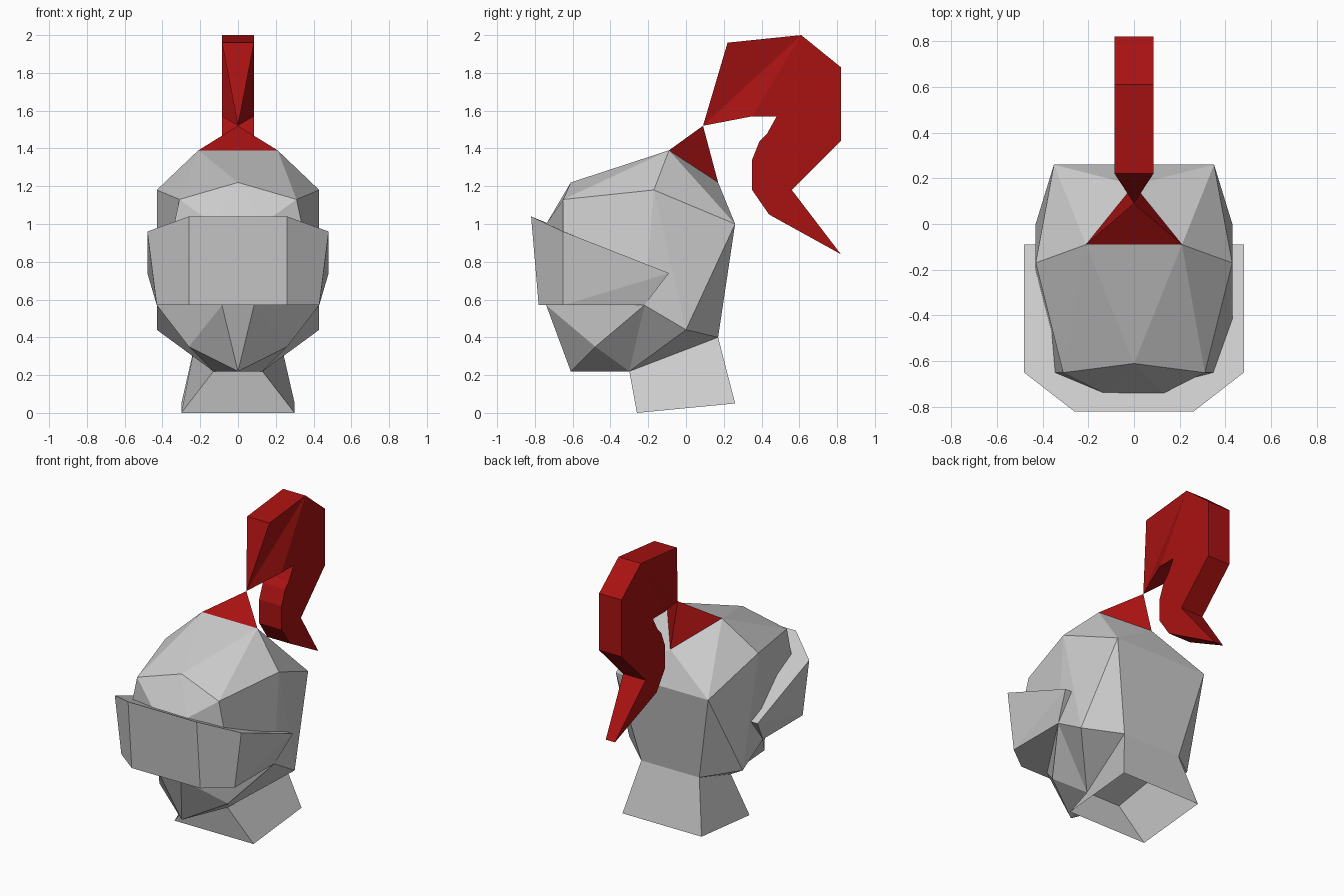
import bpy, bmesh

if "Cube" in bpy.data.objects:
    bpy.data.objects.remove(bpy.data.objects["Cube"])

red = bpy.data.materials.new("plume_red")
red.diffuse_color = (0.4, 0.006, 0.006, 1)
red.use_nodes = True
red.node_tree.nodes["Principled BSDF"].inputs["Base Color"].default_value = red.diffuse_color


def part(name, points, faces, material=None):
    """Symmetric flat-faced part. Capitals are right-hand (+x) points,
    lower case their mirror images; every face is also mirrored."""
    bm = bmesh.new()
    v = {}
    for key, (x, y, z) in points.items():
        v[key] = bm.verts.new((x, y, z))
        v[key.lower()] = bm.verts.new((-x, y, z)) if x else v[key]
    for face in faces.split():
        for f in (face, face.swapcase()[::-1]):
            corners = [v[k] for k in f]
            if not bm.faces.get(corners):
                bm.faces.new(corners)
    finish(name, bm, material)


def finish(name, bm, material):
    bmesh.ops.recalc_face_normals(bm, faces=bm.faces)
    mesh = bpy.data.meshes.new(name)
    bm.to_mesh(mesh)
    bm.free()
    if material:
        mesh.materials.append(material)
    bpy.context.collection.objects.link(bpy.data.objects.new(name, mesh))


# Faceted helmet shell
shell = {
    "A": (.21, -.09, 1.39), "B": (0, .17, 1.22), "C": (.43, -.17, 1.18),
    "D": (.35, .26, 1.0), "E": (.43, 0, .44), "F": (.22, .17, .40),
    "G": (.43, -.22, .57), "H": (0, -.61, 1.22), "I": (.31, -.65, 1.13),
    "J": (.43, -.65, .57), "K": (.13, -.74, 1.0), "L": (.085, -.74, .57),
    "M": (0, -.61, .22), "N": (.26, -.48, .35), "O": (.13, -.30, .22),
}
part("helmet_shell", shell,
     "AaH AHI AIC ACD ADB AaB BDd HIK HKk IJLK KklL CIJG CGE CED DEF DdfF "
     "GEO EFO GON GNL JGL LNM LlM NOM MOo OofF")

# Flared neck guard, open underneath
part("neck_guard",
     {"O": shell["O"], "F": shell["F"], "R": (.30, -.26, 0), "S": (.30, .26, .05)},
     "OorR FfsS ORSF")

# Visor: wedge with a top sloping down towards the back
part("visor",
     {"P": (.26, -.82, 1.04), "Q": (.48, -.65, .96), "T": (.48, -.09, .74),
      "U": (.26, -.78, .57), "J": shell["J"], "G": shell["G"]},
     "PpuU PQJU QTJ TGJ PQTtqp UJGgju TGgt")

# Small pyramid holding the plume
part("plume_base",
     {"A": shell["A"], "B": shell["B"], "X": (0, .09, 1.52)},
     "AaX ABX AaB", red)

# Plume: curled profile given thickness, pinched at the root and the tip
profile = [(.22, 1.96), (.61, 2.0), (.82, 1.83), (.82, 1.44), (.56, 1.18),
           (.82, .84), (.44, 1.05), (.35, 1.18), (.35, 1.34), (.39, 1.44),
           (.43, 1.48), (.48, 1.57), (.35, 1.57)]
bm = bmesh.new()
root = bm.verts.new((0, .09, 1.52))
sides = []
for s in (-1, 1):
    side = [bm.verts.new((s * (.035 if z < 1 else .085), y, z)) for y, z in profile]
    bm.faces.new((root, side[0], side[1]))
    bm.faces.new((root, side[1], side[-1]))
    bm.faces.new(side[1:])
    sides.append(side)
a, b = sides
for i in range(len(profile) - 1):
    bm.faces.new((a[i], a[i + 1], b[i + 1], b[i]))
bm.faces.new((root, a[0], b[0]))
bm.faces.new((root, a[-1], b[-1]))
finish("plume", bm, red)
